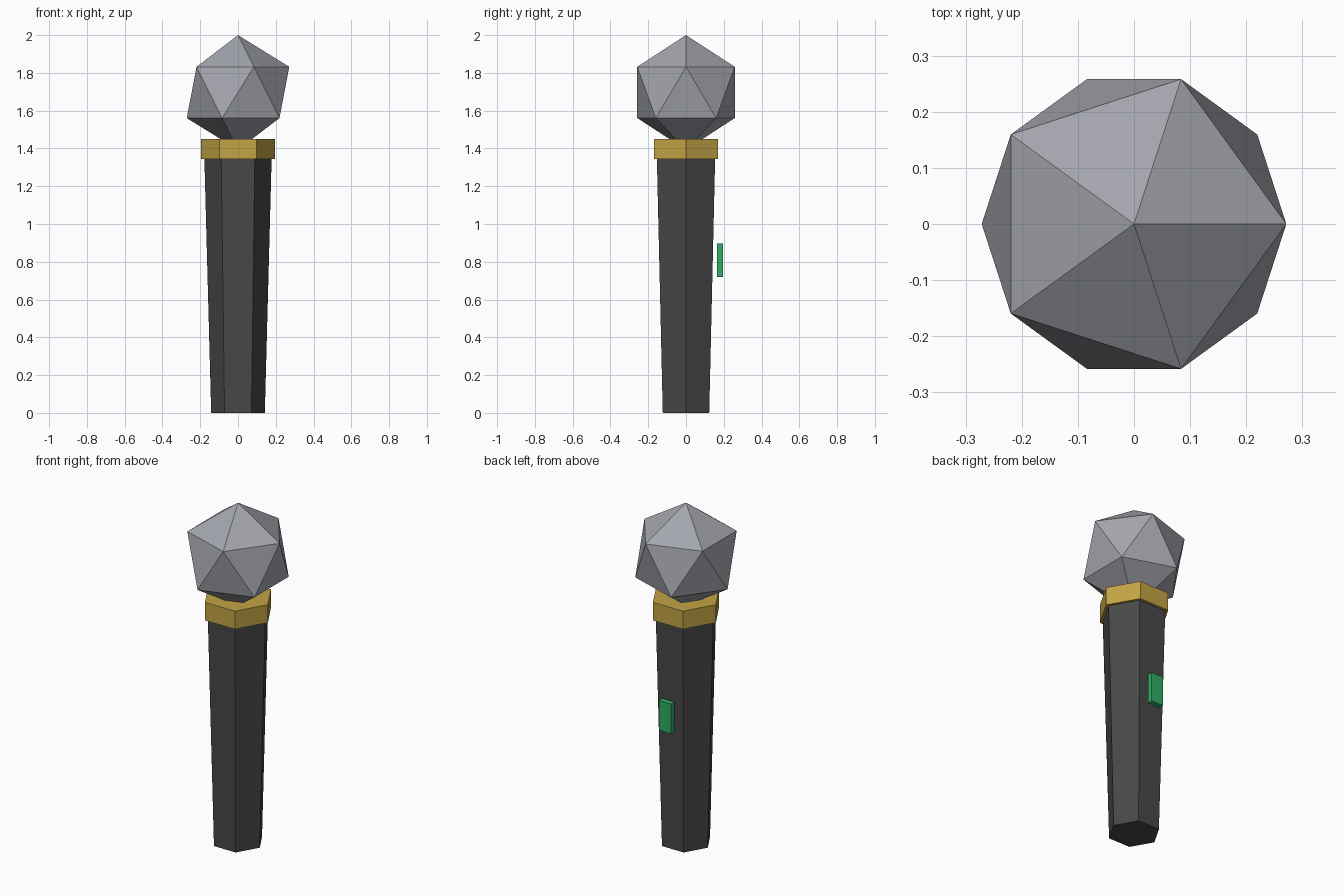
import bpy
import math

if "Cube" in bpy.data.objects:
    bpy.data.objects.remove(bpy.data.objects["Cube"])


def material(name, rgb):
    m = bpy.data.materials.new(name)
    m.diffuse_color = (*rgb, 1.0)
    m.use_nodes = True
    m.node_tree.nodes["Principled BSDF"].inputs["Base Color"].default_value = m.diffuse_color
    return m


def finish(name, mat):
    ob = bpy.context.object
    ob.name = name
    ob.data.materials.append(mat)
    return ob


def hex_prism(name, r_bottom, r_top, z0, z1, mat):
    # Six-sided prism with corners on the x axis
    bpy.ops.mesh.primitive_cone_add(vertices=6, radius1=r_bottom, radius2=r_top,
                                    depth=z1 - z0, location=(0, 0, (z0 + z1) / 2),
                                    rotation=(0, 0, math.radians(30)))
    return finish(name, mat)


charcoal = material("charcoal", (0.065, 0.065, 0.065))
gold = material("gold", (0.55, 0.37, 0.06))
steel = material("steel grey", (0.37, 0.38, 0.42))
green = material("green", (0.03, 0.42, 0.13))

# Tapered handle and the collar on top of it
hex_prism("handle", 0.142, 0.178, 0.0, 1.345, charcoal)
hex_prism("collar", 0.195, 0.195, 1.343, 1.45, gold)

# Faceted head: icosahedron with one upper-ring corner on +x
R = 0.3035
bpy.ops.mesh.primitive_ico_sphere_add(subdivisions=1, radius=R, location=(0, 0, 2 - R))
head = finish("head", steel)
upper = max((v.co for v in head.data.vertices if 0.1 * R < v.co.z < 0.9 * R),
            key=lambda c: c.x)
head.rotation_euler.z = -math.atan2(upper.y, upper.x)

# Switch on the back, standing just off the handle
bpy.ops.mesh.primitive_cube_add(size=1, location=(0, 0.179, 0.808))
switch = finish("switch", green)
switch.scale = (0.08, 0.032, 0.176)
